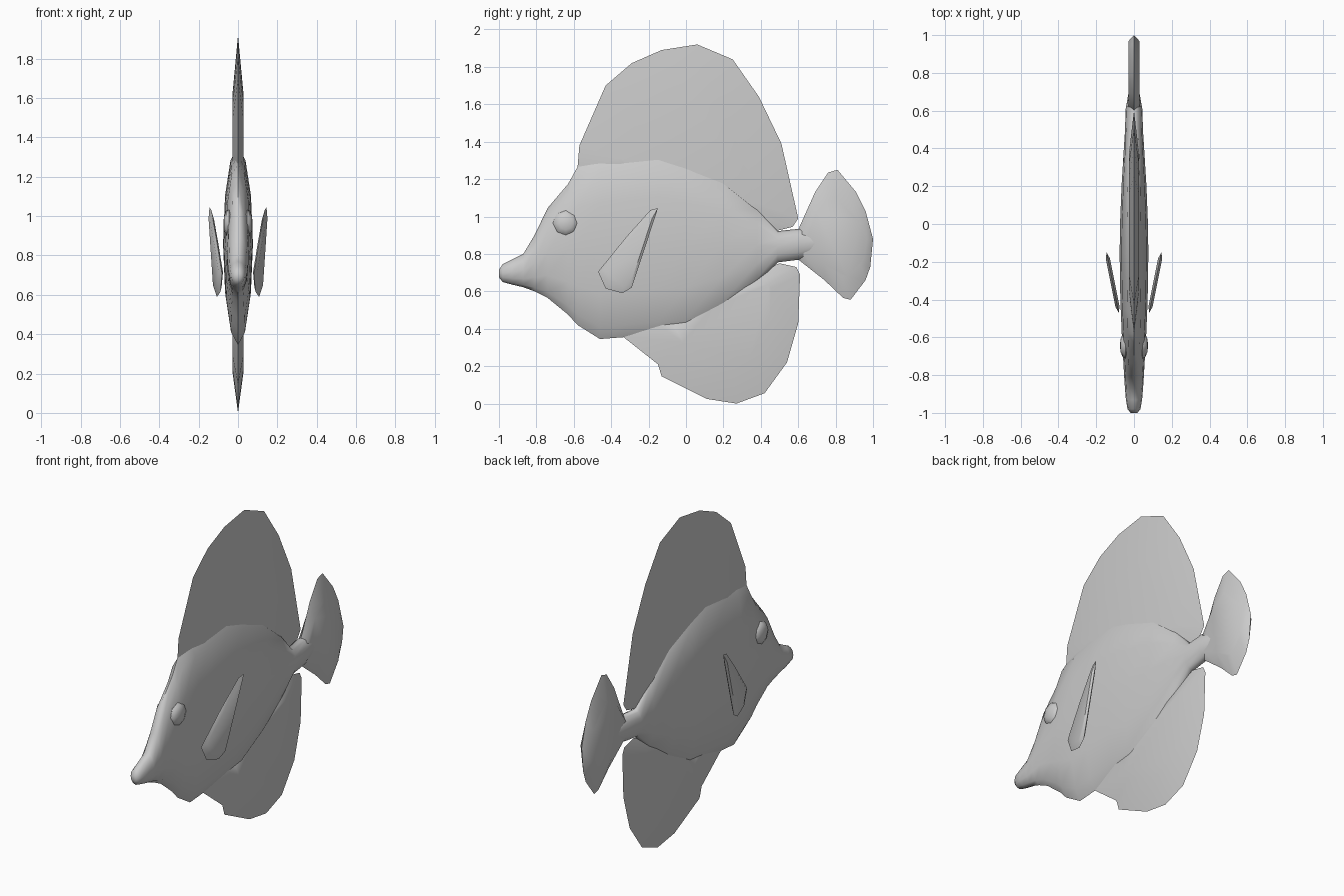
import bpy, bmesh, math

if "Cube" in bpy.data.objects:
    bpy.data.objects.remove(bpy.data.objects["Cube"])


def finish(name, bm, angle=40):
    bmesh.ops.recalc_face_normals(bm, faces=bm.faces)
    mesh = bpy.data.meshes.new(name)
    bm.to_mesh(mesh)
    bm.free()
    ob = bpy.data.objects.new(name, mesh)
    bpy.context.collection.objects.link(ob)
    bpy.ops.object.select_all(action='DESELECT')
    bpy.context.view_layer.objects.active = ob
    ob.select_set(True)
    bpy.ops.object.shade_smooth_by_angle(angle=math.radians(angle))
    return ob


def loft(name, stations, n=12):
    # elliptical rings along y: (y, top, bottom, half width)
    bm = bmesh.new()
    rings = []
    for y, t, b, w in stations:
        rings.append([bm.verts.new((w * math.cos(2 * math.pi * k / n), y,
                                    (t + b) / 2 + (t - b) / 2 * math.sin(2 * math.pi * k / n)))
                      for k in range(n)])
    for r, s in zip(rings, rings[1:]):
        for k in range(n):
            bm.faces.new((r[k], r[(k + 1) % n], s[(k + 1) % n], s[k]))
    bm.faces.new(rings[0])
    bm.faces.new(rings[-1])
    return finish(name, bm, 60)


def fin(name, outline, centre, scale, half, plane=lambda y: 0.0):
    # thin pillow: sharp rim, thicker inset panel on each side
    bm = bmesh.new()
    n = len(outline)
    rim = [bm.verts.new((plane(y), y, z)) for y, z in outline]
    for side in (1, -1):
        ring = []
        for y, z in outline:
            iy = centre[0] + (y - centre[0]) * scale[0]
            iz = centre[1] + (z - centre[1]) * scale[1]
            ring.append(bm.verts.new((plane(iy) + side * half, iy, iz)))
        for k in range(n):
            bm.faces.new((rim[k], rim[(k + 1) % n], ring[(k + 1) % n], ring[k]))
        bm.faces.new(ring)
    return finish(name, bm)


# body with snout and tail stalk
loft("body", [
    (-1.0, .715, .675, .018), (-.98, .745, .65, .034), (-.93, .77, .636, .043),
    (-.87, .80, .622, .048), (-.81, .90, .60, .052), (-.74, 1.045, .565, .056),
    (-.63, 1.175, .475, .062), (-.58, 1.265, .42, .065), (-.46, 1.31, .345, .070),
    (-.33, 1.333, .355, .074), (-.15, 1.35, .37, .076), (0, 1.30, .39, .074),
    (.20, 1.215, .50, .066), (.38, 1.06, .64, .055), (.49, .922, .755, .048),
    (.61, .935, .77, .044), (.70, .91, .80, .028)])

# back, belly and tail fins
fin("dorsal_fin", [
    (-.58, 1.26), (-.57, 1.38), (-.43, 1.70), (-.29, 1.82), (-.13, 1.89), (.06, 1.92),
    (.25, 1.84), (.39, 1.64), (.51, 1.39), (.60, .99), (.57, .945), (.49, .925),
    (.38, 1.0), (0, 1.12), (-.45, 1.2)], (0, 1.2), (.62, .6), .027)
fin("anal_fin", [
    (-.34, .36), (-.15, .21), (-.13, .145), (.11, .025), (.27, 0), (.42, .055),
    (.54, .22), (.60, .43), (.61, .69), (.59, .73), (.50, .75), (.38, .70),
    (.1, .52), (-.25, .42)], (.2, .5), (.62, .6), .027)
fin("tail_fin", [
    (.60, .93), (.69, 1.13), (.76, 1.235), (.81, 1.25), (.91, 1.13), (.96, 1.03),
    (1.0, .88), (.985, .73), (.96, .66), (.88, .555), (.84, .565), (.74, .66),
    (.60, .77)], (.75, .87), (.87, .6), .03)

for s, side in ((1, "left"), (-1, "right")):
    # side fins, splayed outward toward the rear
    fin("pectoral_fin_" + side, [
        (-.15, 1.045), (-.19, 1.035), (-.32, .89), (-.47, .705), (-.43, .615),
        (-.34, .59), (-.29, .62), (-.23, .80)], (-.31, .76), (.8, .8), .011,
        lambda y, s=s: s * (.145 + (y + .15) * .2))
    # eyes
    bm = bmesh.new()
    bmesh.ops.create_uvsphere(bm, u_segments=8, v_segments=6, radius=1)
    for v in bm.verts:
        x, y, z = v.co
        v.co = (s * .045 + z * .03, -.643 + x * .07, .963 + y * .07)
    finish("eye_" + side, bm, 60)
